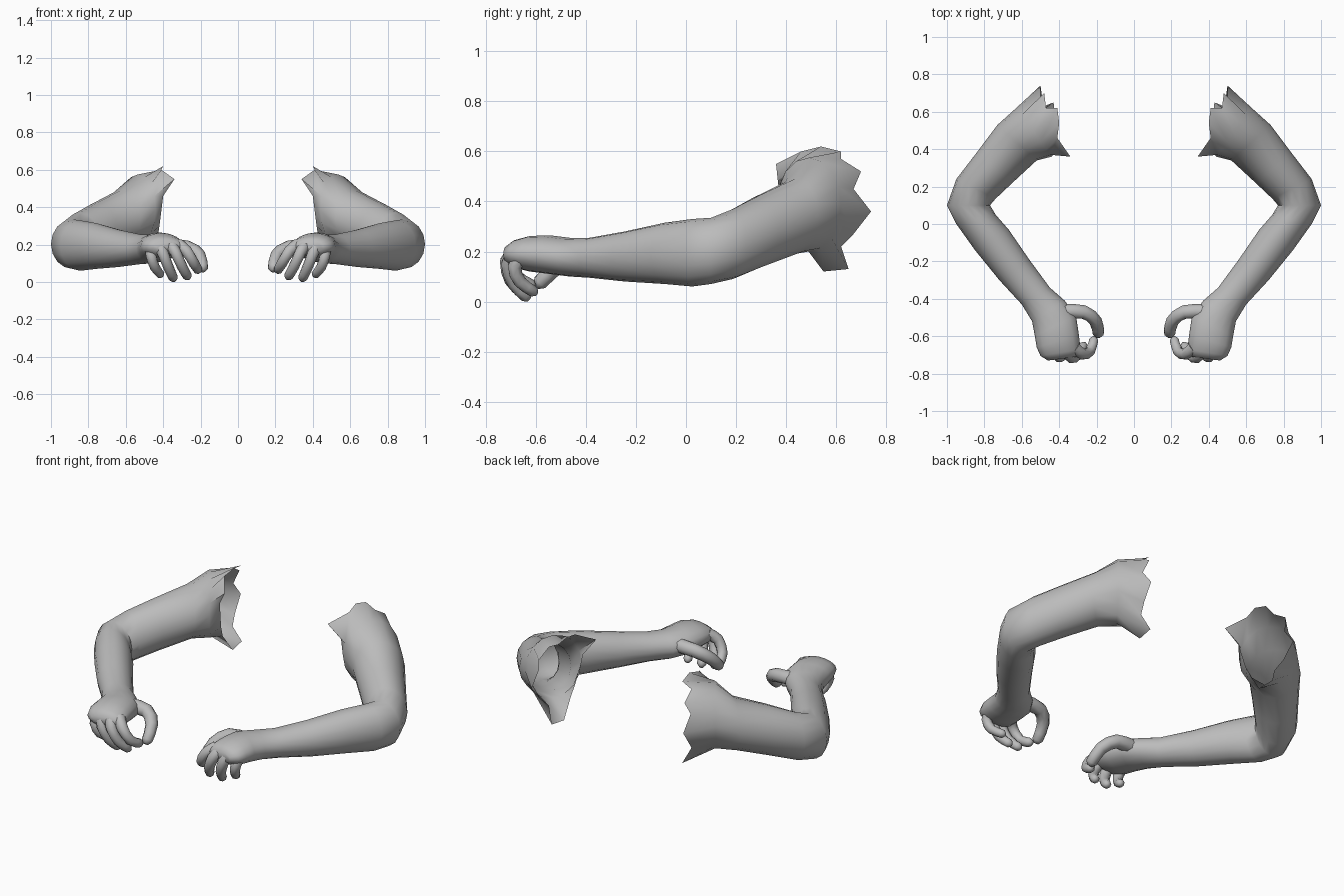
import bpy, bmesh
from math import sin, cos, tau, radians
from mathutils import Vector

if "Cube" in bpy.data.objects:
    bpy.data.objects.remove(bpy.data.objects["Cube"])

skin = bpy.data.materials.new("grey skin")
skin.use_nodes = True
skin.diffuse_color = (0.5, 0.5, 0.5, 1)
skin.node_tree.nodes["Principled BSDF"].inputs["Base Color"].default_value = (0.5, 0.5, 0.5, 1)


def loft(name, rings, side, cap_start, cap_end):
    """Skin a list of point rings; side = -1 gives the mirrored copy."""
    bm = bmesh.new()
    loops = [[bm.verts.new((p[0] * side, p[1], p[2])) for p in ring] for ring in rings]
    for a, b in zip(loops, loops[1:]):
        n = len(a)
        for i in range(n):
            bm.faces.new((a[i], a[(i + 1) % n], b[(i + 1) % n], b[i]))
    if cap_start:
        bm.faces.new(loops[0])
    if cap_end:
        bm.faces.new(loops[-1])
    bmesh.ops.recalc_face_normals(bm, faces=bm.faces[:])
    mesh = bpy.data.meshes.new(name)
    bm.to_mesh(mesh)
    bm.free()
    mesh.materials.append(skin)
    obj = bpy.data.objects.new(name, mesh)
    bpy.context.collection.objects.link(obj)
    bpy.ops.object.select_all(action="DESELECT")
    obj.select_set(True)
    bpy.context.view_layer.objects.active = obj
    bpy.ops.object.shade_smooth_by_angle(angle=radians(60))


def ellipse(centre, u, v, n):
    return [centre + u * cos(tau * i / n) + v * sin(tau * i / n) for i in range(n)]


def section(ox, oy, ix, iy, low, high):
    """Upright arm section from its outer and inner edge and its height range."""
    outer, inner = Vector((ox, oy, 0)), Vector((ix, iy, 0))
    centre = (outer + inner) / 2 + Vector((0, 0, (low + high) / 2))
    return ellipse(centre, (outer - inner) / 2, Vector((0, 0, (high - low) / 2)), 16)


def digit(points, radius):
    """Tapered finger rings along a path, with a rounded tip."""
    pts = [Vector(p) for p in points]
    # Refine the path so the curl is smooth
    fine = []
    for i in range(len(pts) - 1):
        p0, p1, p2 = pts[max(i - 1, 0)], pts[i], pts[i + 1]
        p3 = pts[min(i + 2, len(pts) - 1)]
        for t in (0, 0.5):
            fine.append(p1 + (p2 - p0) * (t / 2) + (2 * p0 - 5 * p1 + 4 * p2 - p3) * (t * t / 2)
                        + (3 * p1 - p0 - 3 * p2 + p3) * (t ** 3 / 2))
    end = (pts[-1] - fine[-1]).normalized()
    fine += [pts[-1], pts[-1] + end * radius * 0.5]
    rings = []
    for i, p in enumerate(fine):
        along = (fine[min(i + 1, len(fine) - 1)] - fine[max(i - 1, 0)]).normalized()
        u = along.cross(Vector((0.5, 0.5, 1)).cross(along)).normalized()
        u = (Vector((1, -0.4, 0)) - along * along.dot(Vector((1, -0.4, 0)))).normalized()
        r = radius * (1 - 0.35 * i / len(fine))
        if i == len(fine) - 1:
            r *= 0.5
        rings.append(ellipse(p, u * r, along.cross(u) * r, 8))
    return rings


# Torn shoulder opening, from the back over the top to the chest and armpit
shoulder_rim = [
    (0.50, 0.74, 0.36), (0.50, 0.67, 0.45), (0.48, 0.70, 0.52), (0.47, 0.62, 0.57),
    (0.41, 0.62, 0.60), (0.40, 0.54, 0.62), (0.41, 0.46, 0.60), (0.34, 0.36, 0.55),
    (0.40, 0.40, 0.46), (0.41, 0.42, 0.38), (0.42, 0.44, 0.30), (0.43, 0.47, 0.23),
    (0.42, 0.55, 0.12), (0.43, 0.65, 0.13), (0.47, 0.62, 0.22), (0.49, 0.67, 0.27)]

# Upper arm, elbow, forearm, wrist and palm
arm = [shoulder_rim] + [section(*s) for s in (
    (0.63, 0.62, 0.44, 0.36, 0.20, 0.575),
    (0.73, 0.53, 0.52, 0.34, 0.19, 0.49),
    (0.85, 0.37, 0.65, 0.22, 0.135, 0.425),
    (0.95, 0.24, 0.74, 0.135, 0.09, 0.37),
    (1.00, 0.10, 0.77, 0.10, 0.07, 0.335),
    (0.95, 0.00, 0.74, 0.05, 0.06, 0.33),
    (0.85, -0.14, 0.67, -0.03, 0.07, 0.315),
    (0.72, -0.30, 0.56, -0.19, 0.08, 0.28),
    (0.60, -0.43, 0.45, -0.34, 0.095, 0.255),
    (0.545, -0.52, 0.37, -0.41, 0.10, 0.255),
    (0.53, -0.60, 0.31, -0.49, 0.11, 0.265),
    (0.52, -0.66, 0.295, -0.59, 0.12, 0.262),
    (0.50, -0.705, 0.285, -0.67, 0.135, 0.245),
    (0.46, -0.73, 0.31, -0.71, 0.16, 0.22))]

digits = {
    "thumb": ([(0.38, -0.47, 0.19), (0.27, -0.47, 0.185), (0.205, -0.52, 0.14),
               (0.19, -0.585, 0.075)], 0.042),
    "index_finger": ([(0.32, -0.66, 0.20), (0.275, -0.695, 0.165), (0.235, -0.68, 0.10),
                      (0.215, -0.62, 0.065)], 0.034),
    "middle_finger": ([(0.36, -0.68, 0.20), (0.335, -0.715, 0.16), (0.30, -0.70, 0.085),
                       (0.27, -0.65, 0.03)], 0.034),
    "ring_finger": ([(0.42, -0.68, 0.20), (0.40, -0.71, 0.15), (0.37, -0.69, 0.075),
                     (0.345, -0.64, 0.02)], 0.034),
    "little_finger": ([(0.47, -0.65, 0.19), (0.465, -0.685, 0.14), (0.445, -0.665, 0.08),
                       (0.415, -0.61, 0.04)], 0.032)}

for prefix, side in (("left", 1), ("right", -1)):
    loft(prefix + "_arm", arm, side, False, True)
    for name, (path, radius) in digits.items():
        loft(prefix + "_" + name, digit(path, radius), side, True, True)
